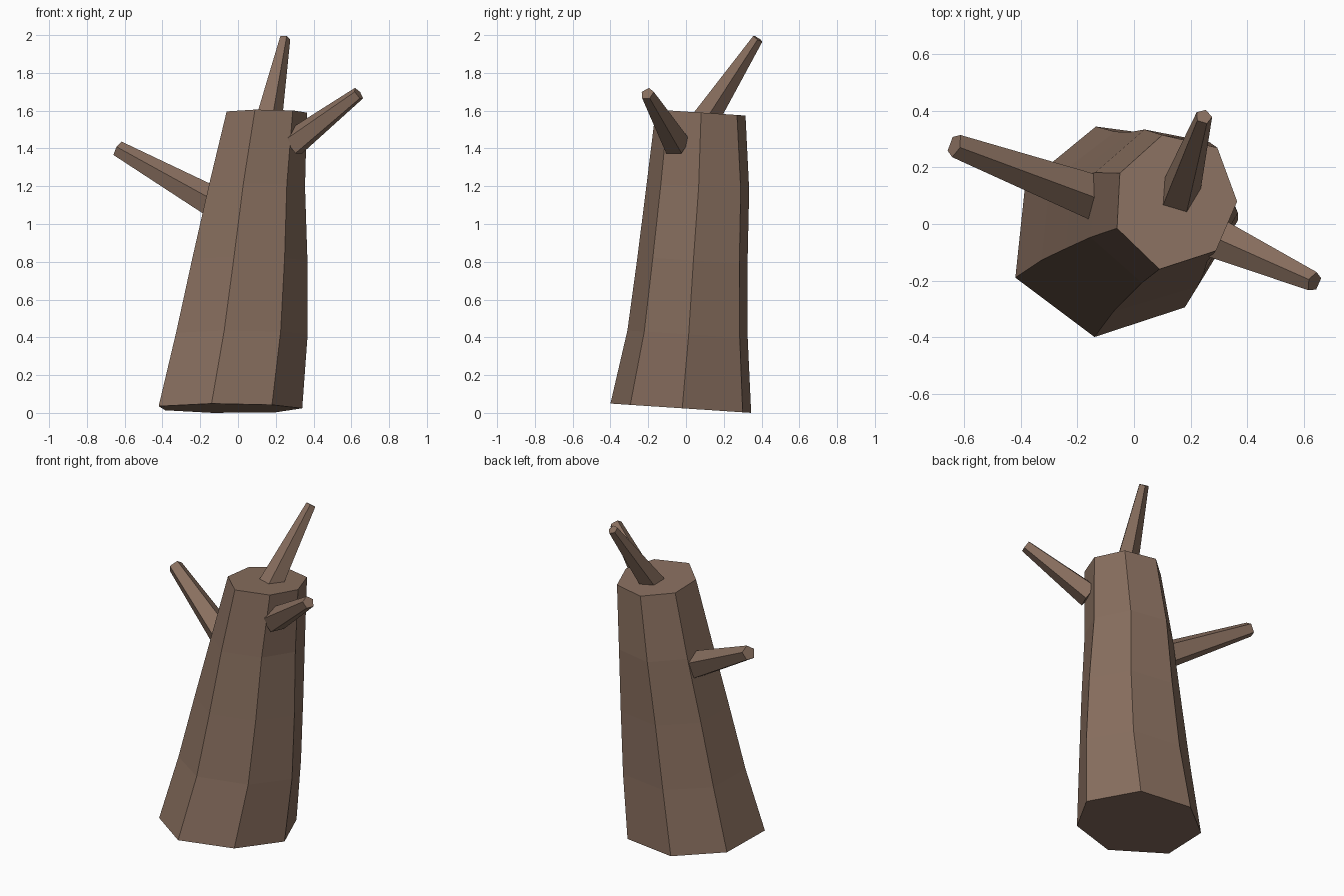
import bpy, bmesh
from math import sin, cos, tau, radians
from mathutils import Vector

if "Cube" in bpy.data.objects:
    bpy.data.objects.remove(bpy.data.objects["Cube"])

wood = bpy.data.materials.new("wood")
wood.diffuse_color = (0.25, 0.16, 0.115, 1)
wood.use_nodes = True
wood.node_tree.nodes["Principled BSDF"].inputs["Base Color"].default_value = wood.diffuse_color


def loft(name, rings):
    """Skin a stack of equal-sized rings and cap both ends."""
    bm = bmesh.new()
    loops = [[bm.verts.new(p) for p in ring] for ring in rings]
    for a, b in zip(loops, loops[1:]):
        for i in range(len(a)):
            j = (i + 1) % len(a)
            bm.faces.new((a[i], a[j], b[j], b[i]))
    bm.faces.new(loops[0][::-1])
    bm.faces.new(loops[-1])
    bmesh.ops.recalc_face_normals(bm, faces=bm.faces)
    me = bpy.data.meshes.new(name)
    bm.to_mesh(me)
    bm.free()
    me.materials.append(wood)
    ob = bpy.data.objects.new(name, me)
    bpy.context.collection.objects.link(ob)
    return ob


# Trunk: seven irregular sides, leaning and tapering, with slightly tilted cuts
base = [(-.42, -.19), (-.14, -.40), (.18, -.295), (.34, -.02), (.20, .30), (-.135, .345), (-.385, .14)]
top = [(-.06, -.015), (.09, -.16), (.29, -.095), (.365, .08), (.295, .27), (.10, .315), (-.05, .18)]
# per level: shift x, shift y, scale x, scale y
bends = [(0, 0, 1, 1), (.012, .009, 1.03, .94), (.006, .009, 1.03, .955), (-.004, .012, 1, 1), (0, 0, 1, 1)]
rings = []
for k, (dx, dy, sx, sy) in enumerate(bends):
    t = k / 4
    pts = [Vector(a).lerp(Vector(b), t) for a, b in zip(base, top)]
    c = sum(pts, Vector((0, 0))) / 7
    ring = []
    for p in pts:
        x, y = c.x + (p.x - c.x) * sx + dx, c.y + (p.y - c.y) * sy + dy
        ring.append((x, y, .023 + 1.572 * t - .066 * y))
    rings.append(ring)
loft("trunk", rings)


# Broken branches: five-sided tapering stubs
def branch(name, start, end, r0, r1, roll=0):
    a, b = Vector(start), Vector(end)
    d = (b - a).normalized()
    side = d.cross(Vector((0, 0, 1))).normalized()
    up = side.cross(d)
    ang = [i * tau / 5 + radians(roll) for i in range(5)]
    loft(name, [[c + r * (up * cos(t) + side * sin(t)) for t in ang] for c, r in ((a, r0), (b, r1))])


branch("left_branch", (-.10, .08, 1.095), (-.635, .278, 1.397), .088, .044)
branch("right_branch", (.29, -.05, 1.425), (.638, -.205, 1.69), .076, .037)
branch("top_branch", (.148, .065, 1.5), (.247, .38, 1.981), .08, .03, 180)
